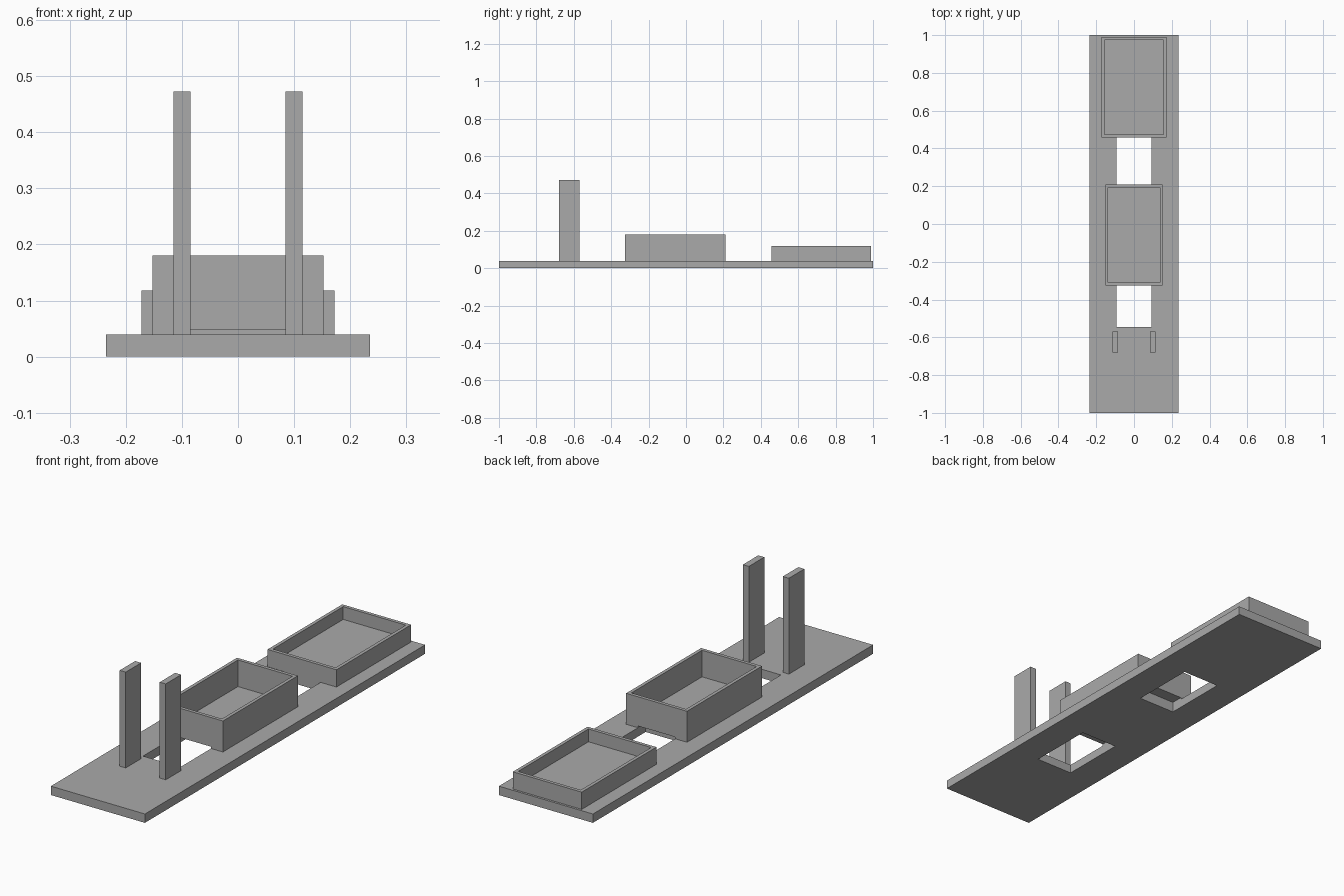
import bpy
import bmesh
from mathutils import Vector

cube = bpy.data.objects.get("Cube")
if cube:
    bpy.data.objects.remove(cube, do_unlink=True)

grey = bpy.data.materials.new("mid grey")
grey.use_nodes = True
colour = (0.4, 0.4, 0.4, 1)
grey.diffuse_color = colour
grey.node_tree.nodes["Principled BSDF"].inputs["Base Color"].default_value = colour


def box(name, low, high, wall=0, floor=0):
    """Box between two corners; with a wall thickness it becomes an open tray."""
    low, high = Vector(low), Vector(high)
    bm = bmesh.new()
    bmesh.ops.create_cube(bm, size=1)
    for v in bm.verts:
        v.co = (low + high) / 2 + v.co * (high - low)
    if wall:
        bm.normal_update()
        top = max(bm.faces, key=lambda f: f.calc_center_median().z)
        bmesh.ops.inset_region(bm, faces=[top], thickness=wall)
        pocket = bmesh.ops.extrude_face_region(bm, geom=[top])["geom"]
        for v in pocket:
            if isinstance(v, bmesh.types.BMVert):
                v.co.z = floor
        bmesh.ops.delete(bm, geom=[top], context="FACES_ONLY")
    bmesh.ops.recalc_face_normals(bm, faces=bm.faces)
    mesh = bpy.data.meshes.new(name)
    bm.to_mesh(mesh)
    bm.free()
    mesh.materials.append(grey)
    obj = bpy.data.objects.new(name, mesh)
    bpy.context.collection.objects.link(obj)
    return obj


def cut(target, cutter):
    mod = target.modifiers.new("slot", "BOOLEAN")
    mod.operation = "DIFFERENCE"
    mod.solver = "EXACT"
    mod.object = cutter
    bpy.context.view_layer.objects.active = target
    bpy.ops.object.modifier_apply(modifier=mod.name)


# Base plate and the two open trays standing on it
TOP = 0.04
base = box("base_plate", (-0.235, -1, 0), (0.235, 1, TOP))
middle = box("middle_tray", (-0.152, -0.325, TOP), (0.152, 0.21, 0.18), 0.022, 0.06)
box("back_tray", (-0.172, 0.457, TOP), (0.172, 0.99, 0.118), 0.022, 0.06)

# Rectangular slots through the base, shallowly notching the middle tray
for start, end in ((-0.545, -0.24), (0.155, 0.457)):
    cutter = box("slot_cutter", (-0.093, start, -0.1), (0.093, end, 0.048))
    cutter.hide_render = True
    cut(base, cutter)
    cut(middle, cutter)
    bpy.data.objects.remove(cutter, do_unlink=True)

# Pair of upright posts
for side, name in ((1, "left_post"), (-1, "right_post")):
    x = side * 0.1
    box(name, (x - 0.015, -0.68, TOP), (x + 0.015, -0.57, 0.473))
